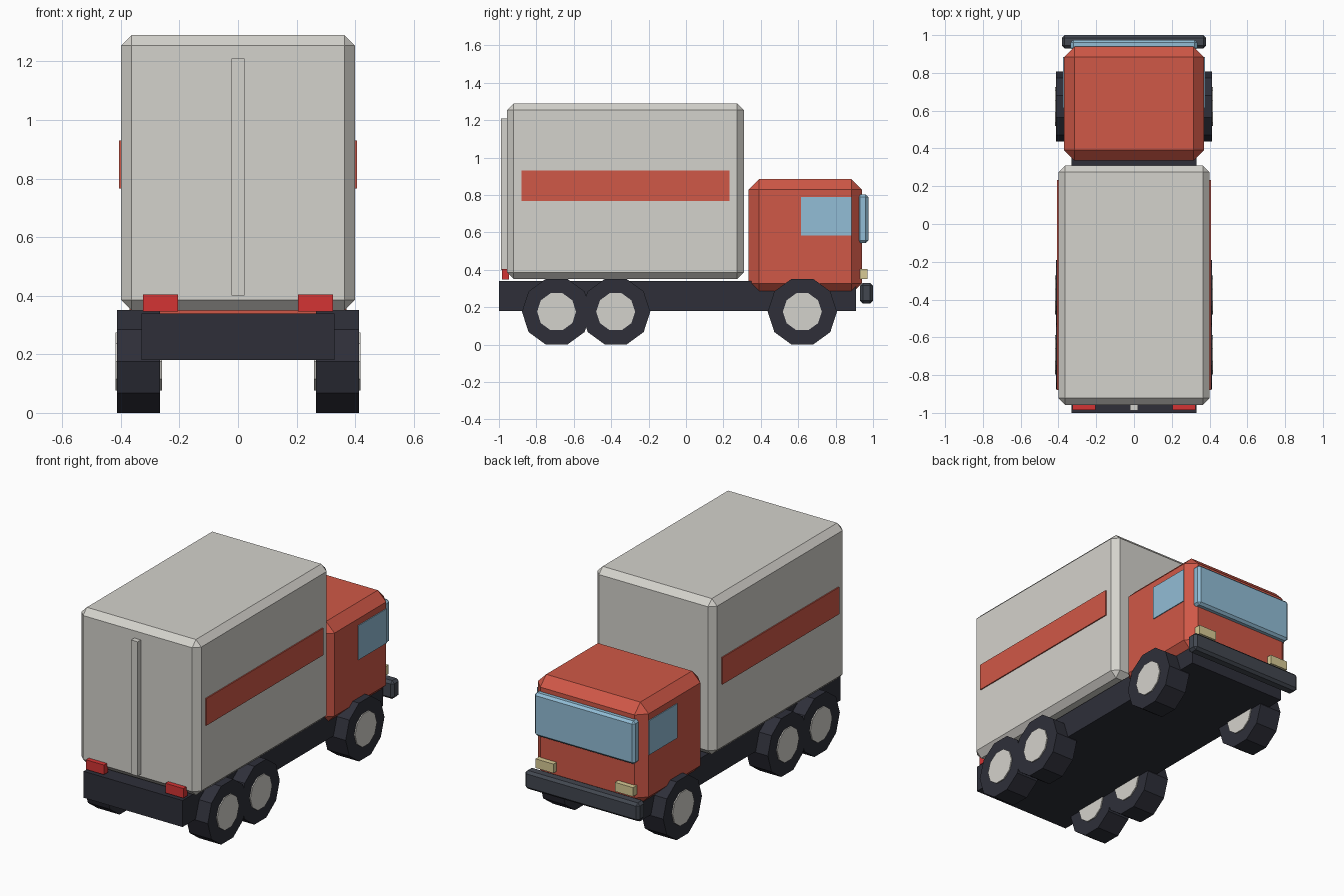
import bpy, bmesh, math
from mathutils import Matrix, Vector

if "Cube" in bpy.data.objects:
    bpy.data.objects.remove(bpy.data.objects["Cube"])


def material(name, r, g, b):
    lin = [((c / 255 + 0.055) / 1.055) ** 2.4 for c in (r, g, b)]
    m = bpy.data.materials.new(name)
    m.diffuse_color = (*lin, 1)
    m.use_nodes = True
    m.node_tree.nodes["Principled BSDF"].inputs["Base Color"].default_value = m.diffuse_color
    return m


RED = material("cab red", 208, 88, 71)
GREY = material("pale grey", 212, 210, 204)
DARK = material("dark chassis", 46, 47, 57)
STEEL = material("bumper grey", 66, 71, 80)
GLASS = material("window blue", 146, 189, 214)
TAIL = material("tail light red", 212, 52, 52)
LAMP = material("headlight cream", 216, 203, 150)


def finish(name, bm, mat):
    me = bpy.data.meshes.new(name)
    bm.to_mesh(me)
    bm.free()
    me.materials.append(mat)
    ob = bpy.data.objects.new(name, me)
    bpy.context.collection.objects.link(ob)
    return ob


def box(name, x, y, z, mat, bevel=0):
    """Box from (min, max) ranges with an optional single chamfer."""
    lo, hi = Vector((x[0], y[0], z[0])), Vector((x[1], y[1], z[1]))
    bm = bmesh.new()
    bmesh.ops.create_cube(bm, size=1, matrix=Matrix.Translation((lo + hi) / 2)
                          @ Matrix.Diagonal((*(hi - lo), 1)))
    if bevel:
        bmesh.ops.bevel(bm, geom=bm.edges[:], offset=bevel, segments=1,
                        affect='EDGES', clamp_overlap=True)
    return finish(name, bm, mat)


def wheel_part(name, x, y, z, radius, width, mat):
    bm = bmesh.new()
    bmesh.ops.create_cone(bm, cap_ends=True, segments=10, radius1=radius,
                          radius2=radius, depth=width,
                          matrix=Matrix.Translation((x, y, z))
                          @ Matrix.Rotation(math.pi / 2, 4, 'Y'))
    return finish(name, bm, mat)


# Main bodies
box("chassis", (-0.33, 0.33), (-1.0, 0.91), (0.18, 0.34), DARK)
box("cargo_box", (-0.40, 0.40), (-0.957, 0.31), (0.35, 1.29), GREY, 0.036)
box("cab", (-0.37, 0.37), (0.335, 0.94), (0.272, 0.885), RED, 0.056)

# Centre parts
box("door_bar", (-0.022, 0.022), (-0.988, -0.95), (0.40, 1.21), GREY)
box("windshield", (-0.335, 0.335), (0.917, 0.975), (0.543, 0.803), GLASS, 0.014)
box("bumper", (-0.382, 0.382), (0.93, 1.0), (0.22, 0.33), STEEL, 0.015)

# Parts repeated on both sides
for side, s in (("right", 1), ("left", -1)):
    def span(a, b):
        return sorted((s * a, s * b))

    box(f"stripe_{side}", span(0.399, 0.407), (-0.88, 0.232), (0.767, 0.93), RED)
    box(f"side_window_{side}", span(0.367, 0.375), (0.615, 0.885), (0.583, 0.79), GLASS)
    box(f"tail_light_{side}", span(0.205, 0.325), (-0.985, -0.945), (0.347, 0.405), TAIL)
    box(f"headlight_{side}", span(0.205, 0.325), (0.93, 0.97), (0.35, 0.405), LAMP)

    # Ten-sided wheels with hubs poking out of both faces
    for axle, y in (("rear", -0.692), ("middle", -0.376), ("front", 0.622)):
        wheel_part(f"{axle}_tyre_{side}", s * 0.339, y, 0.176, 0.185, 0.147, DARK)
        wheel_part(f"{axle}_hub_{side}", s * 0.339, y, 0.176, 0.104, 0.16, GREY)
